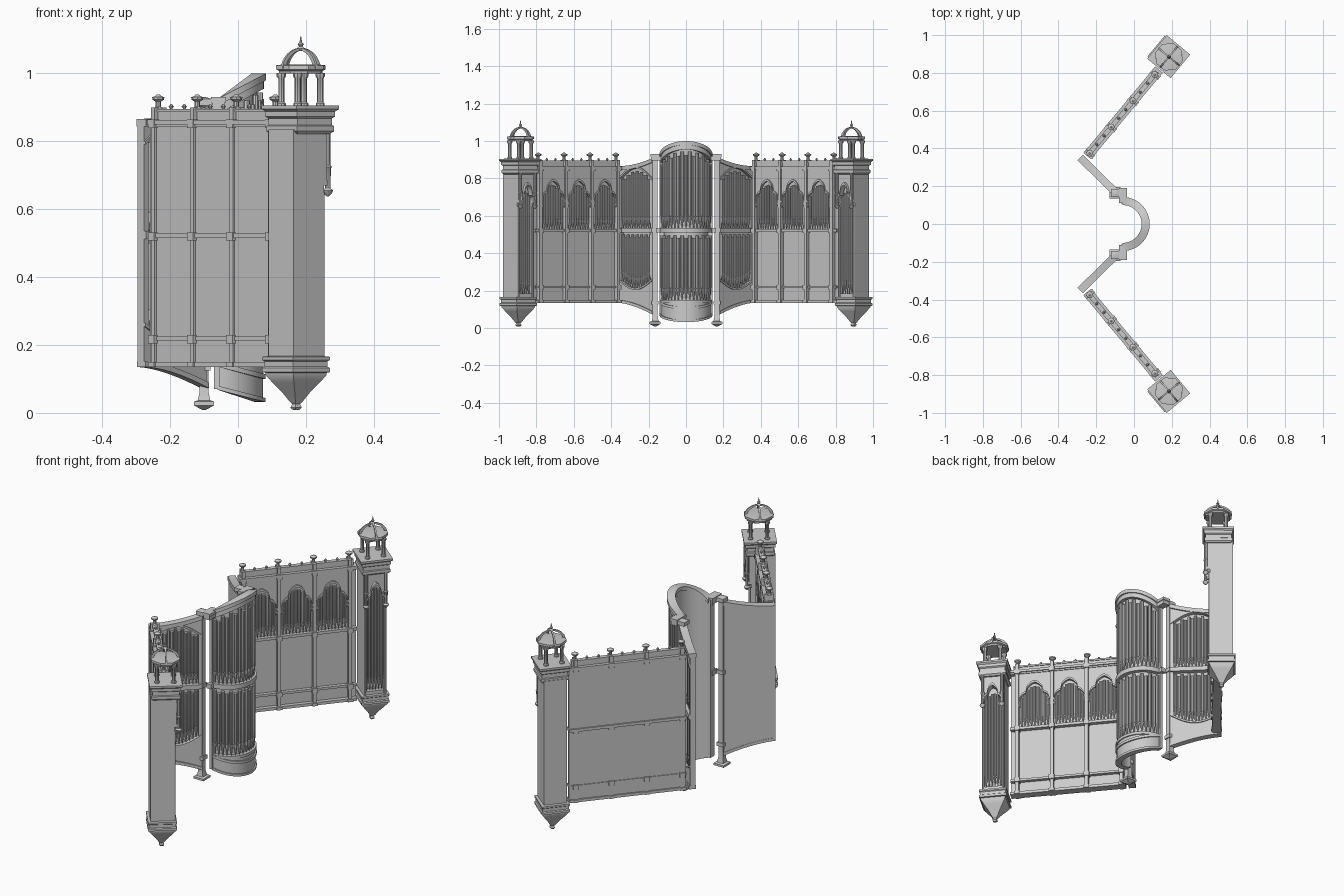
import bpy, bmesh, math
from math import sin, cos, pi, sqrt

if "Cube" in bpy.data.objects:
    bpy.data.objects.remove(bpy.data.objects["Cube"])

# ---------- local frames: (u along, n towards the front) -> world x, y ----------
def frame(ox, oy, ang, side):
    ux, uy = cos(ang), sin(ang)
    return lambda u, n: (ox + u*ux + n*uy*side, oy + u*uy - n*ux*side)

A = math.radians(50.3)
wing = frame(-0.235, 0.375, A, 1)
flat = frame(-0.285, 0.352, math.radians(-44.5), -1)
tower = frame(0.185, 0.885, A, 1)
R = 0.14
bow = lambda a, n: (-0.06 + (R+n)*cos(a), (R+n)*sin(a))
world = lambda u, n: (u, n)

# ---------- helpers ----------
def val(f, u):
    return f(u) if callable(f) else f

def band(bm, pos, us, zlo, zhi, n0, n1):
    """Strip along u, with top and bottom edges that may be curves"""
    rings = []
    for u in us:
        lo, hi = val(zlo, u), val(zhi, u)
        rings.append([bm.verts.new((*pos(u, n), z))
                      for n, z in ((n0, lo), (n1, lo), (n1, hi), (n0, hi))])
    for a, b in zip(rings, rings[1:]):
        for i in range(4):
            j = (i+1) % 4
            bm.faces.new((a[i], a[j], b[j], b[i]))
    bm.faces.new(rings[0])
    bm.faces.new(rings[-1][::-1])

def box(bm, pos, u0, u1, n0, n1, z0, z1):
    band(bm, pos, (u0, u1), z0, z1, n0, n1)

def lathe(bm, c, prof, seg=8, rot=0.0):
    """Stacked rings (radius, z) around a vertical axis"""
    rings = [[bm.verts.new((c[0] + r*cos(rot+2*pi*i/seg), c[1] + r*sin(rot+2*pi*i/seg), z))
              for i in range(seg)] for r, z in prof]
    for a, b in zip(rings, rings[1:]):
        for i in range(seg):
            j = (i+1) % seg
            bm.faces.new((a[i], a[j], b[j], b[i]))
    bm.faces.new(rings[0])
    bm.faces.new(rings[-1][::-1])

def pipe(bm, c, r, z0, z1, foot=0.05):
    lathe(bm, c, [(r*0.3, z0), (r, z0+foot), (r*0.75, z0+foot+0.004),
                  (r, z0+foot+0.012), (r, z1)], 8)

def lin(a, b, n):
    return [a + (b-a)*i/n for i in range(n+1)]

def make(name, build, mirror=True):
    bm = bmesh.new()
    build(bm)
    bmesh.ops.recalc_face_normals(bm, faces=bm.faces)
    for f in bm.faces:
        f.smooth = True
    me = bpy.data.meshes.new(name)
    bm.to_mesh(me)
    bm.free()
    me.set_sharp_from_angle(angle=math.radians(35))
    ob = bpy.data.objects.new(name, me)
    bpy.context.collection.objects.link(ob)
    if mirror:
        m = ob.modifiers.new("mirror", 'MIRROR')
        m.use_axis = (False, True, False)
        m.use_mirror_merge = False

def gothic(c, h, base, shoulder, apex):
    """Pointed arch with rounded shoulders, as height over u"""
    def f(u):
        t = min(abs(u-c)/h, 1)
        if t < 0.55:
            s = t/0.55
            return shoulder + (apex-shoulder)*(0.75*sqrt(1-s*s) + 0.25*(1-s))
        s = (t-0.55)/0.45
        return base + (shoulder-0.012-base)*sqrt(max(0, 1-s*s))
    return f

# ---------- wings ----------
POSTS = [0, 0.18, 0.36, 0.54]
W0, W1 = -0.02, 0.575

def wing_panel(bm):
    box(bm, wing, W0, W1, -0.015, 0.0, 0.14, 0.86)

def wing_rails(bm):
    for z0, z1, d in ((0.135, 0.15, 0.022), (0.213, 0.225, 0.019), (0.515, 0.53, 0.022),
                      (0.842, 0.85, 0.02), (0.85, 0.863, 0.026)):
        box(bm, wing, W0, W1, -d, d, z0, z1)

def wing_cresting(bm):
    box(bm, wing, 0, 0.56, -0.008, 0.008, 0.86, 0.886)
    box(bm, wing, 0, 0.56, -0.012, 0.012, 0.886, 0.895)
    for p in POSTS[:3]:
        for k in (0.06, 0.12):
            lathe(bm, wing(p+k, 0), [(0.004, 0.89), (0.004, 0.897), (0.008, 0.902), (0.002, 0.91)], 6)

def wing_posts(bm):
    for p in POSTS:
        box(bm, wing, p-0.009, p+0.009, -0.021, 0.024, 0.135, 0.9)
        for z0, z1 in ((0.135, 0.15), (0.205, 0.23), (0.508, 0.532), (0.84, 0.865)):
            box(bm, wing, p-0.014, p+0.014, -0.027, 0.03, z0, z1)
        lathe(bm, wing(p, 0), [(0.014, 0.895), (0.008, 0.902), (0.008, 0.917), (0.017, 0.923),
                               (0.018, 0.93), (0.009, 0.933), (0.004, 0.938)], 8)

def wing_arches(bm):
    for p in POSTS[:3]:
        g = gothic(p+0.09, 0.078, 0.67, 0.735, 0.785)
        us = lin(p+0.01, p+0.17, 32)
        band(bm, wing, us, g, 0.845, 0.008, 0.016)
        band(bm, wing, us, g, lambda u: g(u)+0.012, 0.008, 0.023)
        for k in (0.014, 0.166):
            lathe(bm, wing(p+k, 0.016), [(0.002, 0.645), (0.008, 0.655), (0.004, 0.665), (0.007, 0.68)], 6)

def wing_pipes(bm):
    for p in POSTS[:3]:
        for i in range(9):
            pipe(bm, wing(p+0.022+i*0.017, 0.008), 0.007, 0.53, 0.69+0.075*sin(pi*(i+0.5)/9), 0.045)

make("wing_panel", wing_panel)
make("wing_rails", wing_rails)
make("wing_cresting", wing_cresting)
make("wing_posts", wing_posts)
make("wing_arches", wing_arches)
make("wing_pipes", wing_pipes)

# ---------- slanted flats beside the bow ----------
L = 0.262
ftop = lambda u: 0.86 + 0.042*(u/L)**2
fbot = lambda u: 0.135 - 0.062*max(0, u/L)**1.6
atop = lambda u: 0.79 + 0.065*sin(pi*u/L)
abot = lambda u: 0.265 - 0.05*sin(pi*u/L)
FU = lin(0, L, 20)

def flat_case(bm):
    band(bm, flat, FU, fbot, ftop, -0.016, -0.006)
    band(bm, flat, FU, atop, ftop, -0.006, 0.012)
    band(bm, flat, FU, fbot, abot, -0.006, 0.012)
    for a, b in ((0, 0.018), (L-0.018, L)):
        band(bm, flat, (a, b), fbot, ftop, -0.006, 0.012)
    band(bm, flat, FU, lambda u: ftop(u)-0.016, lambda u: ftop(u)+0.006, -0.02, 0.02)
    band(bm, flat, FU, fbot, lambda u: fbot(u)+0.016, -0.018, 0.018)
    band(bm, flat, FU, atop, lambda u: atop(u)+0.01, 0.01, 0.018)
    band(bm, flat, FU, lambda u: abot(u)-0.01, abot, 0.01, 0.018)
    box(bm, flat, 0, L, -0.006, 0.02, 0.512, 0.536)

def flat_pipes(bm):
    for i in range(13):
        u = 0.028 + i*(L-0.056)/12
        pipe(bm, flat(u, 0.002), 0.008, 0.536, atop(u)-0.015-0.012*(i % 2), 0.05)
        pipe(bm, flat(u, 0.002), 0.008, abot(u), 0.5-0.012*(i % 2), 0.05)

def centre_posts(bm):
    c = (-0.1, 0.165)
    sq = pi/4
    lathe(bm, c, [(0.004, 0.008), (0.022, 0.014), (0.03, 0.018), (0.042, 0.022), (0.042, 0.033),
                  (0.026, 0.037), (0.019, 0.06), (0.019, 0.13), (0.019, 0.9), (0.03, 0.905),
                  (0.03, 0.925), (0.01, 0.93)], 4, sq)
    for z in (0.125, 0.515):
        lathe(bm, c, [(0.027, z), (0.027, z+0.02)], 4, sq)

make("flat_case", flat_case)
make("flat_pipes", flat_pipes)
make("centre_posts", centre_posts)

# ---------- central bow ----------
btop = lambda a: 0.925 + 0.075*cos(a)
bbot = lambda a: 0.068 - 0.036*cos(a)
BU = lin(-pi/2, pi/2, 36)

def bow_case(bm):
    band(bm, bow, BU, bbot, lambda a: btop(a)-0.02, -0.03, -0.022)
    band(bm, bow, BU, lambda a: btop(a)-0.045, lambda a: btop(a)-0.018, -0.034, -0.004)
    band(bm, bow, BU, lambda a: btop(a)-0.02, btop, -0.04, 0.003)
    band(bm, bow, BU, bbot, lambda a: bbot(a)+0.07, -0.03, -0.006)
    band(bm, bow, BU, bbot, lambda a: bbot(a)+0.012, -0.03, 0.001)
    band(bm, bow, BU, lambda a: bbot(a)+0.068, lambda a: bbot(a)+0.082, -0.03, 0.001)
    band(bm, bow, BU, lambda a: bbot(a)+0.08, 0.14, -0.03, -0.006)
    for z0, z1, n in ((0.135, 0.15, 0.0), (0.51, 0.535, 0.0)):
        band(bm, bow, BU, z0, z1, -0.03, n)
    for s in (-1, 1):
        box(bm, world, -0.07, -0.055, s*0.108, s*0.142, 0.07, 0.92)
        box(bm, world, -0.077, -0.04, s*0.115, s*0.186, 0.895, 0.915)
        box(bm, world, -0.08, -0.036, s*0.112, s*0.19, 0.915, 0.93)
        box(bm, world, -0.075, -0.05, s*0.12, s*0.16, 0.51, 0.535)

def bow_pipes(bm):
    for i in range(19):
        a = -pi/2 + pi*(i+0.5)/19
        pipe(bm, bow(a, -0.013), 0.009, 0.535, btop(a)-0.055-0.02*(i % 2), 0.055)
        pipe(bm, bow(a, -0.013), 0.009, 0.15, 0.495-0.014*(i % 2), 0.055)

make("bow_case", bow_case, False)
make("bow_pipes", bow_pipes, False)

# ---------- corner towers ----------
SQ = A + pi/4
TC = tower(0, -0.018)
q = sqrt(2)

def tower_shaft(bm):
    box(bm, tower, -0.058, 0.058, -0.076, 0.014, 0.16, 0.835)
    for s in (-1, 1):
        box(bm, tower, s*0.046, s*0.058, 0.014, 0.04, 0.16, 0.835)
        lathe(bm, tower(s*0.05, 0.04), [(0.007, 0.16), (0.007, 0.65)], 8)
    box(bm, tower, -0.05, 0.05, 0.014, 0.04, 0.16, 0.185)

def tower_base(bm):
    lathe(bm, TC, [(h*q, z) for h, z in
          ((0.006, 0.008), (0.012, 0.016), (0.008, 0.026), (0.014, 0.034), (0.03, 0.062), (0.05, 0.09),
           (0.064, 0.112), (0.064, 0.118), (0.071, 0.12), (0.071, 0.132), (0.066, 0.136),
           (0.066, 0.152), (0.071, 0.156), (0.071, 0.165), (0.06, 0.167))], 4, SQ)

def tower_cornice(bm):
    lathe(bm, tower(0, -0.002), [(h*q, z) for h, z in
          ((0.062, 0.822), (0.071, 0.83), (0.071, 0.845), (0.066, 0.848), (0.066, 0.868),
           (0.073, 0.873), (0.073, 0.888), (0.081, 0.895), (0.081, 0.905), (0.03, 0.906))], 4, SQ)

def tower_arch(bm):
    g = gothic(0, 0.046, 0.67, 0.72, 0.765)
    us = lin(-0.056, 0.056, 28)
    band(bm, tower, us, g, 0.83, 0.034, 0.052)
    band(bm, tower, us, g, lambda u: g(u)+0.014, 0.034, 0.068)
    for s in (-1, 1):
        lathe(bm, tower(s*0.05, 0.062), [(0.003, 0.638), (0.012, 0.647), (0.016, 0.655), (0.008, 0.662),
                                         (0.009, 0.72), (0.012, 0.725), (0.008, 0.73), (0.008, 0.83)], 8)

def tower_pipes(bm):
    for i in range(6):
        u = -0.0375 + i*0.015
        pipe(bm, tower(u, 0.025), 0.0065, 0.185, 0.74 - 0.8*abs(u), 0.06)

def tower_lantern(bm):
    c = tower(0, 0)
    for k in range(4):
        a = math.radians(9) + k*pi/2
        p = (c[0] + 0.058*cos(a), c[1] + 0.058*sin(a))
        lathe(bm, p, [(0.013, 0.904), (0.013, 0.912), (0.009, 0.916), (0.009, 0.985),
                      (0.014, 0.992), (0.014, 1.002)], 8)
    # octagonal roof slab
    lathe(bm, c, [(0.066, 1.0), (0.068, 1.008), (0.076, 1.012), (0.076, 1.024), (0.06, 1.026)], 8, A+pi/8)
    # curved crown ribs
    for k in range(4):
        rib = frame(c[0], c[1], A + k*pi/2, 1)
        arc = lambda r: 1.02 + 0.055*(max(0, 1-(r/0.072)**2))**0.6
        band(bm, rib, lin(0, 0.073, 12), lambda r: max(1.015, arc(r*1.12 + 0.003)-0.007), arc, -0.004, 0.004)
    lathe(bm, c, [(0.008, 1.066), (0.012, 1.074), (0.005, 1.08), (0.009, 1.086), (0.004, 1.092), (0.001, 1.11)], 8)

make("tower_shaft", tower_shaft)
make("tower_base", tower_base)
make("tower_cornice", tower_cornice)
make("tower_arch", tower_arch)
make("tower_pipes", tower_pipes)
make("tower_lantern", tower_lantern)
